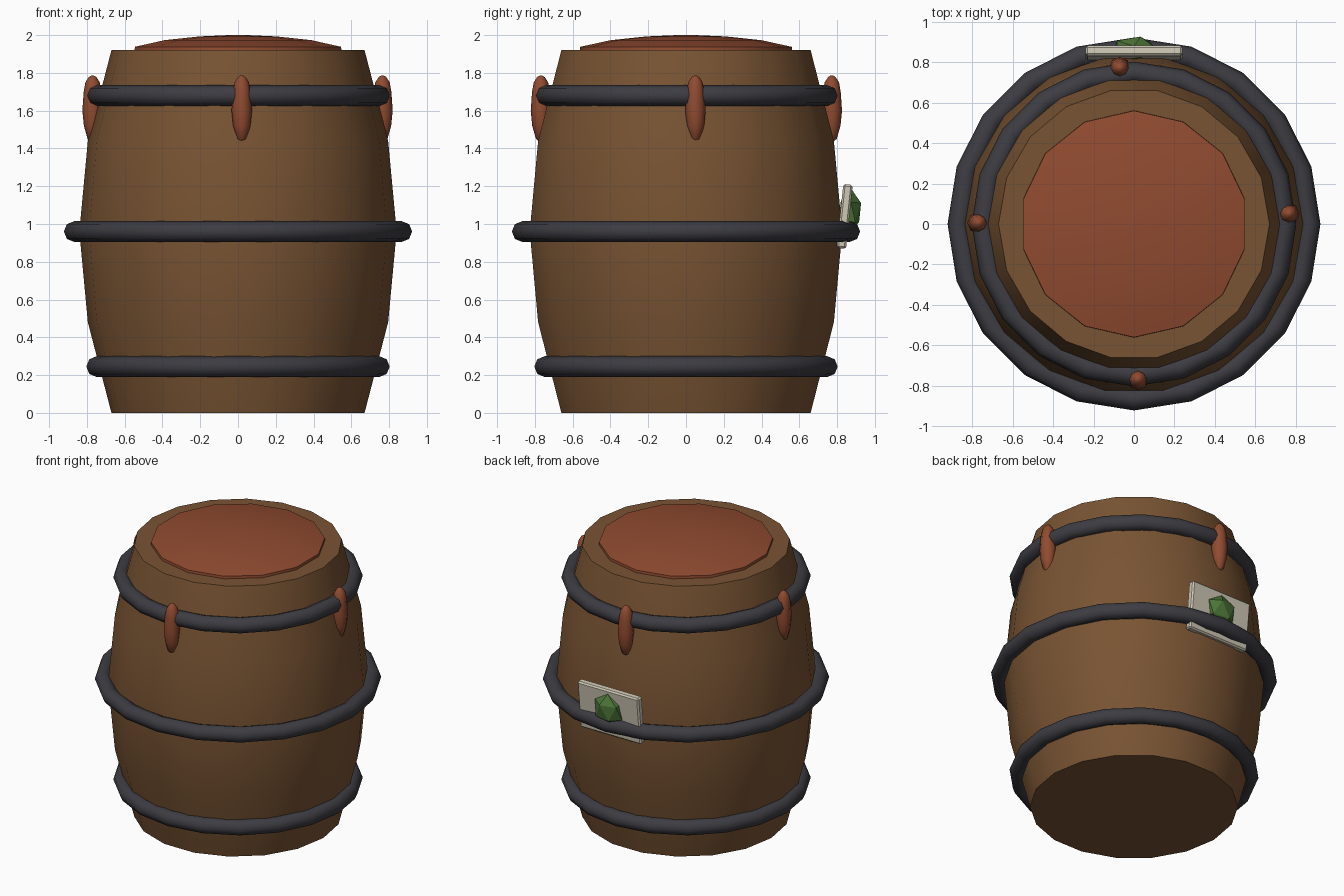
import bpy, bmesh, math

if "Cube" in bpy.data.objects:
    bpy.data.objects.remove(bpy.data.objects["Cube"])


def material(name, rgb):
    m = bpy.data.materials.new(name)
    m.diffuse_color = (*rgb, 1)
    m.use_nodes = True
    m.node_tree.nodes["Principled BSDF"].inputs["Base Color"].default_value = m.diffuse_color
    return m


WOOD = material("wood", (0.19, 0.088, 0.033))
IRON = material("iron", (0.045, 0.045, 0.055))
RED = material("red", (0.28, 0.07, 0.03))
CREAM = material("cream", (0.62, 0.57, 0.46))
GREEN = material("green", (0.075, 0.18, 0.04))


def finish(ob, name, mat, angle=None):
    ob.name = name
    ob.data.materials.append(mat)
    if angle:
        bpy.ops.object.select_all(action='DESELECT')
        ob.select_set(True)
        bpy.context.view_layer.objects.active = ob
        bpy.ops.object.shade_smooth_by_angle(angle=math.radians(angle))
    return ob


def lathe(name, profile, sides, mat, angle, start=0.0, center=(0, 0)):
    """Turn an (r, z) profile into a closed solid."""
    bm = bmesh.new()
    rings = []
    for r, z in profile:
        rings.append([bm.verts.new((r * math.cos(start + i * math.tau / sides),
                                    r * math.sin(start + i * math.tau / sides), z))
                      for i in range(sides)])
    for a, b in zip(rings, rings[1:]):
        for i in range(sides):
            j = (i + 1) % sides
            bm.faces.new((a[i], a[j], b[j], b[i]))
    bm.faces.new(rings[0][::-1])
    bm.faces.new(rings[-1])
    me = bpy.data.meshes.new(name)
    bm.to_mesh(me)
    bm.free()
    ob = bpy.data.objects.new(name, me)
    bpy.context.collection.objects.link(ob)
    ob.location = (*center, 0)
    return finish(ob, name, mat, angle)


# Barrel body
lathe("barrel_body", [(0.67, 0), (0.795, 0.48), (0.84, 0.96), (0.795, 1.44), (0.67, 1.92)],
      18, WOOD, 40)

# Shallow domed lid
lathe("lid", [(0.562, 1.91), (0.56, 1.938), (0.40, 1.973), (0.21, 1.993), (0.05, 2.0)],
      14, RED, 40, start=math.pi / 2)

# Iron hoops
for name, z, r in (("lower_hoop", 0.245, 0.748), ("middle_hoop", 0.96, 0.867),
                   ("upper_hoop", 1.68, 0.748)):
    bpy.ops.mesh.primitive_torus_add(major_radius=r, minor_radius=0.055, major_segments=20,
                                     minor_segments=8, location=(0, 0, z))
    finish(bpy.context.object, name, IRON, 60)

# Drips hanging over the upper hoop
drip = [(0.006, 1.435), (0.026, 1.45), (0.046, 1.52), (0.054, 1.60), (0.047, 1.70),
        (0.038, 1.75), (0.02, 1.778), (0.005, 1.787)]
for name, c in (("front_drip", (0.02, -0.768)), ("right_drip", (0.765, 0.05)),
                ("back_drip", (-0.07, 0.772)), ("left_drip", (-0.77, 0.005))):
    lathe(name, drip, 8, RED, 60, center=c)

# Tilted label plate on the back
bpy.ops.mesh.primitive_cube_add(size=1, location=(0, 0.84, 1.04), rotation=(math.radians(-6), 0, 0))
label = bpy.context.object
label.scale = (0.48, 0.05, 0.34)
bpy.ops.object.transform_apply(location=False, rotation=False, scale=True)
bev = label.modifiers.new("bevel", 'BEVEL')
bev.width = 0.01
bev.segments = 1
finish(label, "label_plate", CREAM)

# Faceted green boss on the label
bpy.ops.mesh.primitive_ico_sphere_add(subdivisions=1, radius=0.115, location=(0, 0.868, 1.065),
                                      rotation=(math.radians(-6), 0, 0))
boss = bpy.context.object
boss.scale = (1, 0.55, 1)
finish(boss, "label_boss", GREEN)
